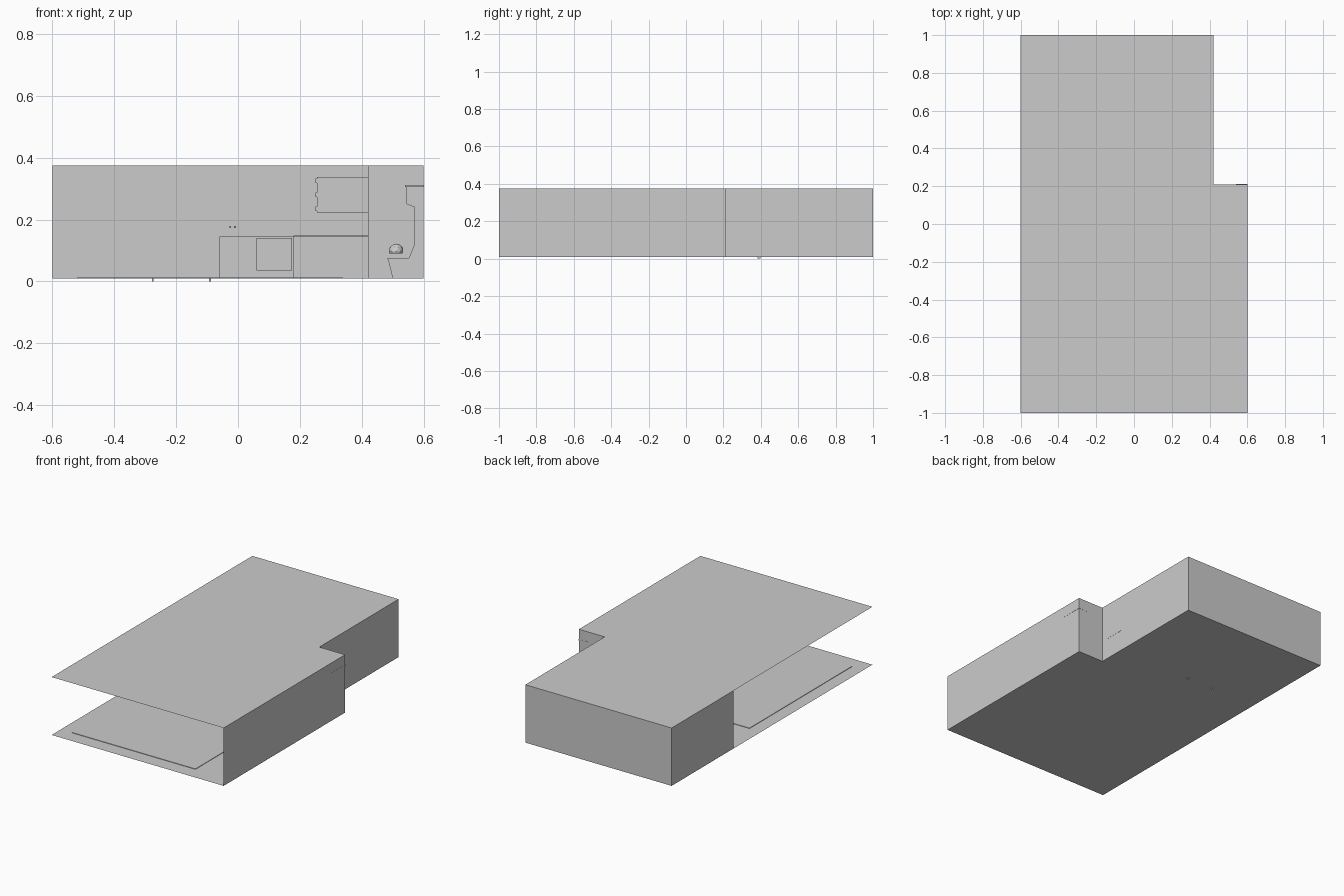
import bpy, bmesh
from mathutils import Vector

if "Cube" in bpy.data.objects:
    bpy.data.objects.remove(bpy.data.objects["Cube"])

Z0, Z1 = 0.01, 0.375        # floor and ceiling heights
XL, XN, XR = -0.6, 0.42, 0.6  # left side, notch wall, right side
YN, YI = 0.21, 0.385        # notch wall and inner partition


def mesh_object(name, bm):
    bmesh.ops.recalc_face_normals(bm, faces=bm.faces)
    me = bpy.data.meshes.new(name)
    bm.to_mesh(me)
    bm.free()
    ob = bpy.data.objects.new(name, me)
    bpy.context.collection.objects.link(ob)
    return ob


def sheet(name, points):
    bm = bmesh.new()
    bm.faces.new([bm.verts.new(p) for p in points])
    return mesh_object(name, bm)


def wall(name, a, b, z0=Z0, z1=Z1):
    return sheet(name, [(*a, z0), (*b, z0), (*b, z1), (*a, z1)])


def box(name, lo, hi):
    bm = bmesh.new()
    bmesh.ops.create_cube(bm, size=1)
    lo, hi = Vector(lo), Vector(hi)
    for v in bm.verts:
        v.co = Vector(((lo[i] + hi[i]) / 2 + v.co[i] * (hi[i] - lo[i])) for i in range(3))
    return mesh_object(name, bm)


def extrude_y(name, profile, y0, y1):
    bm = bmesh.new()
    face = bm.faces.new([bm.verts.new((x, y0, z)) for x, z in profile])
    ext = bmesh.ops.extrude_face_region(bm, geom=[face])["geom"]
    bmesh.ops.translate(bm, vec=(0, y1 - y0, 0),
                        verts=[g for g in ext if isinstance(g, bmesh.types.BMVert)])
    return mesh_object(name, bm)


# Floor and ceiling share the notched plan
plan = [(XL, -1), (XR, -1), (XR, YN), (XN, YN), (XN, 1), (XL, 1)]
for name, z in (("floor", Z0), ("ceiling", Z1)):
    sheet(name, [(x, y, z) for x, y in plan])

# Outer walls; the front and the front part of the left side stay open
wall("right_wall", (XR, -1), (XR, YN))
wall("notch_wall", (XR, YN), (XN, YN))
wall("back_right_wall", (XN, YN), (XN, 1))
wall("back_wall", (XN, 1), (XL, 1))
wall("left_wall", (XL, 1), (XL, YI))

# Inner partition around the doorway
D0, D1, DT = -0.278, -0.088, 0.302
sheet("partition", [(XL, YI, Z0), (D0, YI, Z0), (D0, YI, DT), (D1, YI, DT),
                    (D1, YI, Z0), (XN, YI, Z0), (XN, YI, Z1), (XL, YI, Z1)])

# Door and its jambs, which reach slightly below the floor
box("door", (D0 + 0.005, YI, Z0), (D1 - 0.005, YI + 0.008, DT - 0.003))
for name, x in (("left_jamb", D0), ("right_jamb", D1 - 0.005)):
    box(name, (x, YI - 0.002, 0), (x + 0.005, YI + 0.012, DT))
box("door_head", (D0, YI - 0.002, DT - 0.004), (D1, YI + 0.012, DT))

# Thin rug
box("rug", (-0.52, -0.91, Z0), (0.34, 0.11, Z0 + 0.003))

# Kitchen counter, oven door and wall cupboard
box("stove_unit", (-0.06, 0.25, Z0), (0.18, YI, 0.145))
box("oven_door", (0.06, 0.245, 0.035), (0.175, 0.25, 0.14))
box("counter_base", (0.18, 0.255, Z0), (XN, YI, 0.143))
box("counter_top", (0.18, 0.25, 0.143), (XN + 0.001, YI, 0.148))
box("wall_cupboard", (0.255, 0.29, 0.223), (XN, YI, 0.338))
for i, z in enumerate((0.235, 0.28, 0.325)):
    box(f"cupboard_hinge_{i}", (0.251, 0.287, z - 0.007), (0.256, 0.293, z + 0.007))

# Two wall knobs
for i, x in enumerate((-0.025, -0.01)):
    box(f"wall_knob_{i}", (x - 0.003, YI - 0.006, 0.173), (x + 0.003, YI, 0.179))

# Dispenser in the nook, facing left, with tray and head
extrude_y("dispenser_body", [(0.5, Z0), (0.485, 0.07), (0.552, 0.075), (0.57, 0.12),
                             (0.57, 0.24), (0.545, 0.25), (0.545, 0.265),
                             (XR, 0.265), (XR, Z0)], 0.07, YN)
box("dispenser_tray", (0.483, 0.07, 0.07), (0.552, YN, 0.076))
box("dispenser_head", (0.545, 0.07, 0.265), (XR, YN, 0.305))
box("dispenser_cap", (0.54, 0.065, 0.305), (XR + 0.001, YN + 0.001, 0.312))

# Faceted dome above the tray
bm = bmesh.new()
bmesh.ops.create_icosphere(bm, subdivisions=2, radius=0.024)
for v in bm.verts:
    v.co.z = max(v.co.z, -0.008)
dome = mesh_object("tray_dome", bm)
dome.location = (0.511, 0.13, 0.098)
